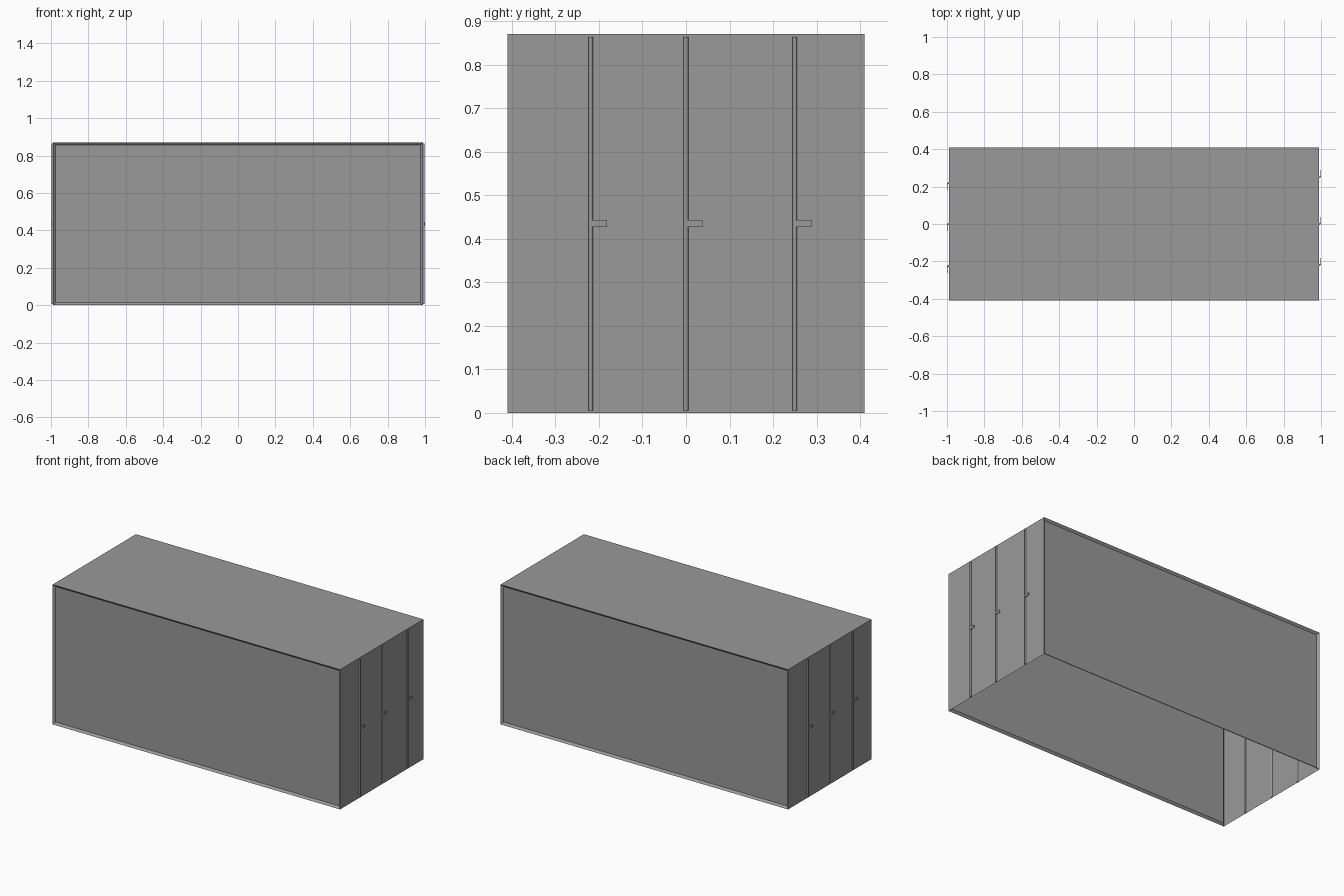
import bpy
import bmesh
from mathutils import Matrix, Vector

if "Cube" in bpy.data.objects:
    bpy.data.objects.remove(bpy.data.objects["Cube"], do_unlink=True)

HALF_X, HALF_Y, HEIGHT = 0.99, 0.41, 0.87

grey = bpy.data.materials.new("neutral_grey")
grey.use_nodes = True
grey.diffuse_color = (0.32, 0.32, 0.32, 1)
grey.node_tree.nodes["Principled BSDF"].inputs["Base Color"].default_value = grey.diffuse_color


def finish(bm, name):
    mesh = bpy.data.meshes.new(name)
    bm.to_mesh(mesh)
    bm.free()
    mesh.materials.append(grey)
    obj = bpy.data.objects.new(name, mesh)
    bpy.context.collection.objects.link(obj)
    return obj


def add_box(bm, low, high):
    low, high = Vector(low), Vector(high)
    place = Matrix.Translation((low + high) / 2) @ Matrix.Diagonal((*(high - low), 1))
    return bmesh.ops.create_cube(bm, size=1, matrix=place)


# Thin container shell: open underneath, long walls recessed inside a frame
bm = bmesh.new()
add_box(bm, (-HALF_X, -HALF_Y, 0), (HALF_X, HALF_Y, HEIGHT))
bm.normal_update()
bmesh.ops.delete(bm, geom=[f for f in bm.faces if f.normal.z < -0.5], context="FACES_ONLY")
walls = [f for f in bm.faces if abs(f.normal.y) > 0.5]
bmesh.ops.inset_individual(bm, faces=walls, thickness=0.019, depth=-0.012)
finish(bm, "container_shell")


# Locking rod with a flat handle; side is +1 or -1 along x
def locking_rod(name, side, y):
    bm = bmesh.new()
    place = Matrix.Translation((side * (HALF_X + 0.002), y, HEIGHT / 2))
    bmesh.ops.create_cone(bm, cap_ends=True, segments=12, radius1=0.0055,
                          radius2=0.0055, depth=0.858, matrix=place)
    rod = finish(bm, name + "_rod")
    for face in rod.data.polygons:
        face.use_smooth = len(face.vertices) == 4

    bm = bmesh.new()
    xs = sorted((side * 0.996, side * 1.0))
    ys = sorted((y, y + side * 0.038))
    add_box(bm, (xs[0], ys[0], 0.427), (xs[1], ys[1], 0.443))
    finish(bm, name + "_handle")


for i, y in enumerate((-0.219, 0, 0.25)):
    locking_rod(f"right_{i + 1}", 1, y)
for i, y in enumerate((0.219, 0, -0.225)):
    locking_rod(f"left_{i + 1}", -1, y)
